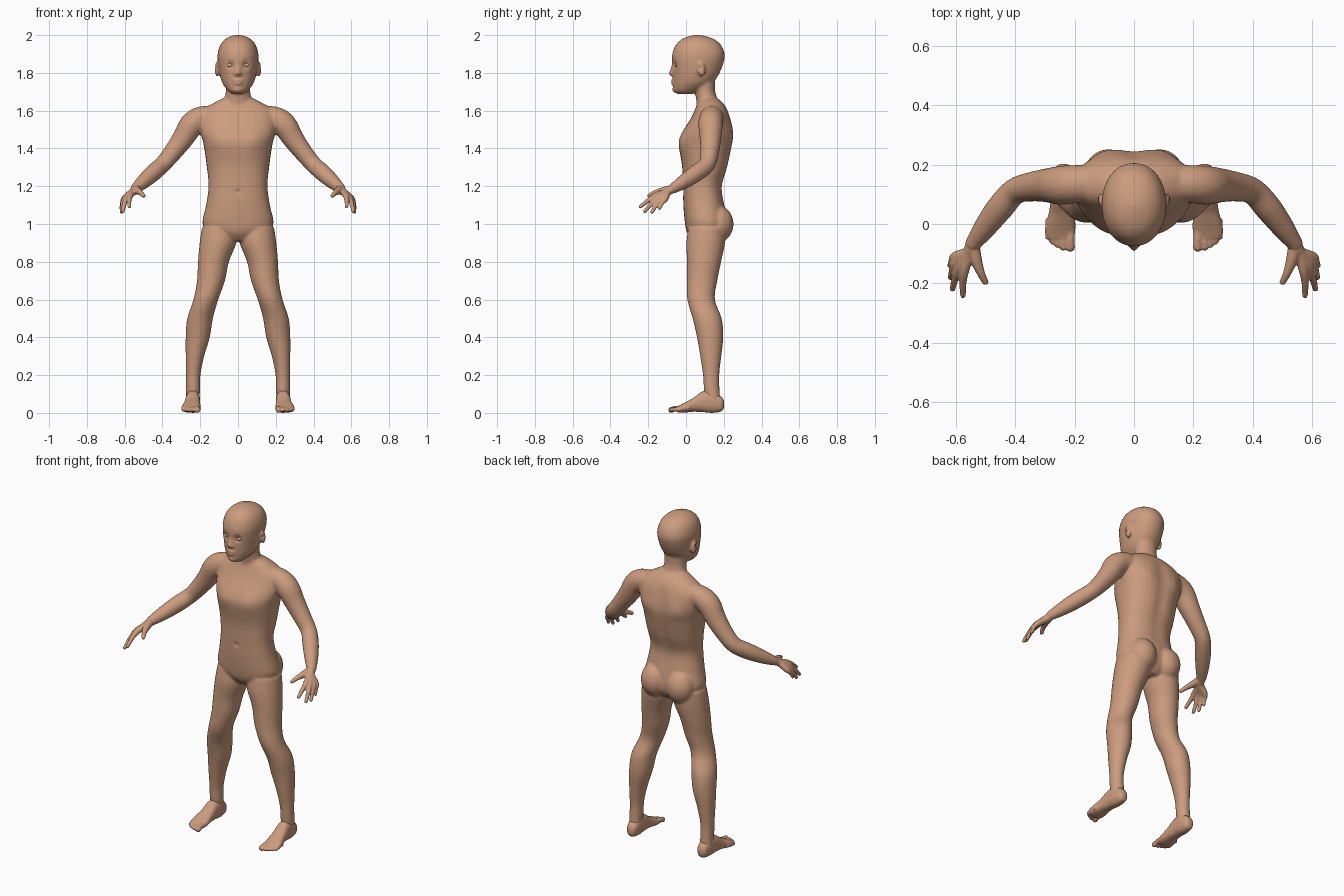
import bpy
import bmesh
import math
from mathutils import Matrix, Vector

if "Cube" in bpy.data.objects:
    bpy.data.objects.remove(bpy.data.objects["Cube"], do_unlink=True)

skin = bpy.data.materials.new("warm tan skin")
skin.use_nodes = True
colour = (0.6, 0.33, 0.21, 1)
skin.diffuse_color = colour
shader = skin.node_tree.nodes["Principled BSDF"]
shader.inputs["Base Color"].default_value = colour
shader.inputs["Roughness"].default_value = 0.7

SIDES = {"left": 1, "right": -1}


def refine(rows, steps=4):
    """Catmull-Rom interpolation of equally long rows of numbers."""
    padded = [rows[0], *rows, rows[-1]]
    result = []
    for a, b, c, d in zip(padded, padded[1:], padded[2:], padded[3:]):
        for k in range(steps):
            t = k / steps
            result.append([
                q + t * (r - p + t * (2 * p - 5 * q + 4 * r - s + t * (3 * (q - r) + s - p))) / 2
                for p, q, r, s in zip(a, b, c, d)])
    return result + [list(rows[-1])]


def signed_power(value, power):
    return math.copysign(abs(value) ** power, value)


def loft(bm, rings, squareness=2.0, count=32):
    """Skin closed rings given as (centre, first half axis, second half axis)."""
    loops = []
    for centre, u, v in rings:
        loop = []
        for i in range(count):
            angle = math.tau * i / count
            loop.append(bm.verts.new(
                centre + u * signed_power(math.cos(angle), 2 / squareness)
                + v * signed_power(math.sin(angle), 2 / squareness)))
        loops.append(loop)
    for low, high in zip(loops, loops[1:]):
        for i in range(count):
            j = (i + 1) % count
            bm.faces.new((low[i], low[j], high[j], high[i]))
    bm.faces.new(loops[0][::-1])
    bm.faces.new(loops[-1])


def column(bm, rows, side=1, squareness=2.0):
    """Stack of level rings: height, centre x, front y, back y, half width."""
    loft(bm, [(Vector((side * x, (front + back) / 2, z)),
               Vector((width, 0, 0)), Vector((0, (back - front) / 2, 0)))
              for z, x, front, back, width in refine(rows)], squareness)


def tube(bm, rows, side=1):
    """Round limb along a path of x, y, z, radius."""
    rows = refine(rows)
    points = [Vector((side * r[0], r[1], r[2])) for r in rows]
    rings = []
    for i, row in enumerate(rows):
        along = points[min(i + 1, len(rows) - 1)] - points[max(i - 1, 0)]
        u = along.cross(Vector((side, 1, 0))).normalized()
        v = along.normalized().cross(u)
        rings.append((points[i], u * row[3], v * row[3]))
    loft(bm, rings, count=16)
    ball(bm, points[-1], [rows[-1][3]] * 3)


def ball(bm, centre, radii, tilt=0):
    matrix = (Matrix.Translation(centre) @ Matrix.Rotation(tilt, 4, "X")
              @ Matrix.Diagonal((*radii, 1)))
    bmesh.ops.create_uvsphere(bm, u_segments=24, v_segments=16, radius=1, matrix=matrix)


def finish(bm, name, voxel=None, rounds=0):
    """Make an object; optionally fuse its overlapping forms into one skin."""
    bmesh.ops.recalc_face_normals(bm, faces=bm.faces)
    mesh = bpy.data.meshes.new(name)
    bm.to_mesh(mesh)
    bm.free()
    obj = bpy.data.objects.new(name, mesh)
    bpy.context.collection.objects.link(obj)
    if voxel:
        fuse = obj.modifiers.new("fuse", "REMESH")
        fuse.mode = "VOXEL"
        fuse.voxel_size = voxel
        soften = obj.modifiers.new("soften", "SMOOTH")
        soften.factor = 0.5
        soften.iterations = rounds
        graph = bpy.context.evaluated_depsgraph_get()
        baked = bpy.data.meshes.new_from_object(obj.evaluated_get(graph))
        obj.modifiers.clear()
        obj.data = baked
    obj.data.materials.clear()
    obj.data.materials.append(skin)
    obj.data.polygons.foreach_set("use_smooth", [True] * len(obj.data.polygons))
    obj.data.update()
    return obj


def sculpt(obj, centre, radius, push):
    """Push the surface near a point with a soft falloff."""
    centre, push = Vector(centre), Vector(push)
    for vert in obj.data.vertices:
        distance = (vert.co - centre).length / radius
        if distance < 2.5:
            vert.co += push * math.exp(-distance * distance)


# Torso, neck and head
bm = bmesh.new()
column(bm, [
    (0.91, 0, 0.04, 0.18, 0.07), (0.95, 0, 0.008, 0.21, 0.14), (1.0, 0, -0.005, 0.22, 0.188),
    (1.1, 0, -0.014, 0.205, 0.169), (1.2, 0, -0.016, 0.192, 0.156), (1.3, 0, -0.02, 0.222, 0.165),
    (1.42, 0, -0.037, 0.247, 0.182), (1.48, 0, -0.022, 0.25, 0.198), (1.55, 0, 0.02, 0.24, 0.205),
    (1.6, 0, 0.045, 0.222, 0.19), (1.64, 0, 0.06, 0.197, 0.13), (1.67, 0, 0.07, 0.16, 0.07),
], squareness=2.3)
column(bm, [
    (1.58, 0, 0.06, 0.2, 0.085), (1.65, 0, 0.055, 0.172, 0.074), (1.7, 0, 0.047, 0.155, 0.065),
    (1.76, 0, 0.04, 0.155, 0.067), (1.82, 0, 0.03, 0.16, 0.07),
])
column(bm, [
    (1.688, 0, -0.045, 0.03, 0.03), (1.705, 0, -0.066, 0.08, 0.054), (1.74, 0, -0.068, 0.135, 0.08),
    (1.77, 0, -0.069, 0.16, 0.092), (1.8, 0, -0.07, 0.178, 0.099), (1.85, 0, -0.075, 0.198, 0.106),
    (1.9, 0, -0.073, 0.205, 0.108), (1.95, 0, -0.053, 0.184, 0.093), (1.98, 0, -0.02, 0.146, 0.066),
    (1.995, 0, 0.02, 0.1, 0.035), (2.002, 0, 0.055, 0.065, 0.006),
], squareness=2.1)

# Nose, lips and chin
tube(bm, [(0, -0.062, 1.855, 0.011), (0, -0.07, 1.82, 0.012), (0, -0.078, 1.797, 0.014)])
ball(bm, (0, -0.064, 1.761), (0.029, 0.015, 0.009))
ball(bm, (0, -0.064, 1.743), (0.025, 0.015, 0.009))
ball(bm, (0, -0.055, 1.712), (0.026, 0.018, 0.018))

for side in SIDES.values():
    ball(bm, (side * 0.013, -0.066, 1.794), (0.012, 0.013, 0.01))
    ball(bm, (side * 0.11, 0.08, 1.82), (0.014, 0.021, 0.041), tilt=0.15)
    ball(bm, (side * 0.085, 0.165, 1.0), (0.084, 0.087, 0.1))
    # Shoulder and arm
    tube(bm, [
        (0.1, 0.14, 1.565, 0.06), (0.19, 0.135, 1.56, 0.064), (0.245, 0.13, 1.525, 0.066),
        (0.29, 0.13, 1.455, 0.058), (0.345, 0.125, 1.38, 0.05), (0.4, 0.11, 1.315, 0.045),
        (0.45, 0.055, 1.27, 0.046), (0.5, -0.01, 1.225, 0.039), (0.54, -0.065, 1.19, 0.028),
    ], side)
    # Leg
    column(bm, [
        (0.03, 0.24, 0.11, 0.185, 0.034), (0.12, 0.238, 0.095, 0.178, 0.037),
        (0.2, 0.237, 0.09, 0.176, 0.038), (0.3, 0.228, 0.075, 0.187, 0.049),
        (0.4, 0.213, 0.058, 0.197, 0.064), (0.5, 0.201, 0.035, 0.189, 0.068),
        (0.6, 0.17, 0.007, 0.153, 0.066), (0.7, 0.143, 0.004, 0.166, 0.074),
        (0.8, 0.13, 0.005, 0.186, 0.082), (0.9, 0.106, 0.002, 0.207, 0.097),
        (0.98, 0.1, 0.012, 0.21, 0.092),
    ], side)
body = finish(bm, "body", voxel=0.0065, rounds=9)

# Soft surface forms: eye sockets, ears, chest, shoulder blades, spine, navel
for side in SIDES.values():
    sculpt(body, (side * 0.041, -0.068, 1.842), 0.02, (0, 0.014, 0))
    sculpt(body, (side * 0.124, 0.07, 1.825), 0.012, (-side * 0.01, 0, 0))
    sculpt(body, (side * 0.085, -0.02, 1.44), 0.06, (0, -0.007, 0))
    sculpt(body, (side * 0.1, 0.23, 1.48), 0.05, (0, 0.009, 0))
for step in range(8):
    sculpt(body, (0, 0.23, 1.14 + 0.06 * step), 0.04, (0, -0.007, 0))
sculpt(body, (0, -0.015, 1.17), 0.012, (0, 0.007, 0))

# Closed eyelids
for name, side in SIDES.items():
    bm = bmesh.new()
    ball(bm, (side * 0.041, -0.046, 1.84), (0.019, 0.013, 0.012))
    finish(bm, name + "_eyelid")

# Hands: each finger runs from the wrist over its knuckle to the tip
FINGERS = [
    ((0.57, -0.155, 1.152), (0.575, -0.24, 1.093), 0.0125),
    ((0.586, -0.145, 1.144), (0.61, -0.218, 1.067), 0.0125),
    ((0.598, -0.13, 1.136), (0.617, -0.18, 1.063), 0.012),
    ((0.602, -0.11, 1.133), (0.62, -0.14, 1.082), 0.0105),
]
for name, side in SIDES.items():
    bm = bmesh.new()
    for knuckle, tip, radius in FINGERS:
        bend = [(k + t) / 2 for k, t in zip(knuckle, tip)]
        tube(bm, [(0.535, -0.06, 1.193, 0.025), (0.555, -0.095, 1.172, 0.021),
                  (*knuckle, 0.0165), (bend[0] + 0.003, bend[1], bend[2] + 0.004, radius),
                  (*tip, radius * 0.8)], side)
    tube(bm, [(0.54, -0.075, 1.185, 0.022), (0.531, -0.12, 1.176, 0.02),
              (0.515, -0.165, 1.165, 0.014), (0.5, -0.195, 1.15, 0.011)], side)
    finish(bm, name + "_hand", voxel=0.0045, rounds=4)

# Feet: rings along y of centre x, half width, bottom and top, then toes
SOLE = [
    (0.202, 0.237, 0.012, 0.03, 0.06), (0.188, 0.237, 0.029, 0.008, 0.085),
    (0.14, 0.238, 0.038, 0, 0.115), (0.09, 0.24, 0.039, 0.004, 0.115),
    (0.04, 0.243, 0.043, 0.006, 0.08), (0, 0.247, 0.05, 0.002, 0.058),
    (-0.03, 0.249, 0.051, 0.001, 0.042), (-0.048, 0.248, 0.045, 0.005, 0.034),
]
TOES = [(0.214, -0.078, 0.016), (0.238, -0.079, 0.0115), (0.257, -0.07, 0.011),
        (0.274, -0.059, 0.0105), (0.289, -0.044, 0.01)]
for name, side in SIDES.items():
    bm = bmesh.new()
    loft(bm, [(Vector((side * x, y, (low + high) / 2)), Vector((width, 0, 0)),
               Vector((0, 0, (high - low) / 2)))
              for y, x, width, low, high in refine(SOLE)], squareness=2.3)
    for x, tip, radius in TOES:
        tube(bm, [(x, tip + 0.06, 0.024, radius), (x, tip + 0.025, 0.023, radius * 0.9),
                  (x, tip, 0.016, radius)], side)
    finish(bm, name + "_foot", voxel=0.0045, rounds=4)
